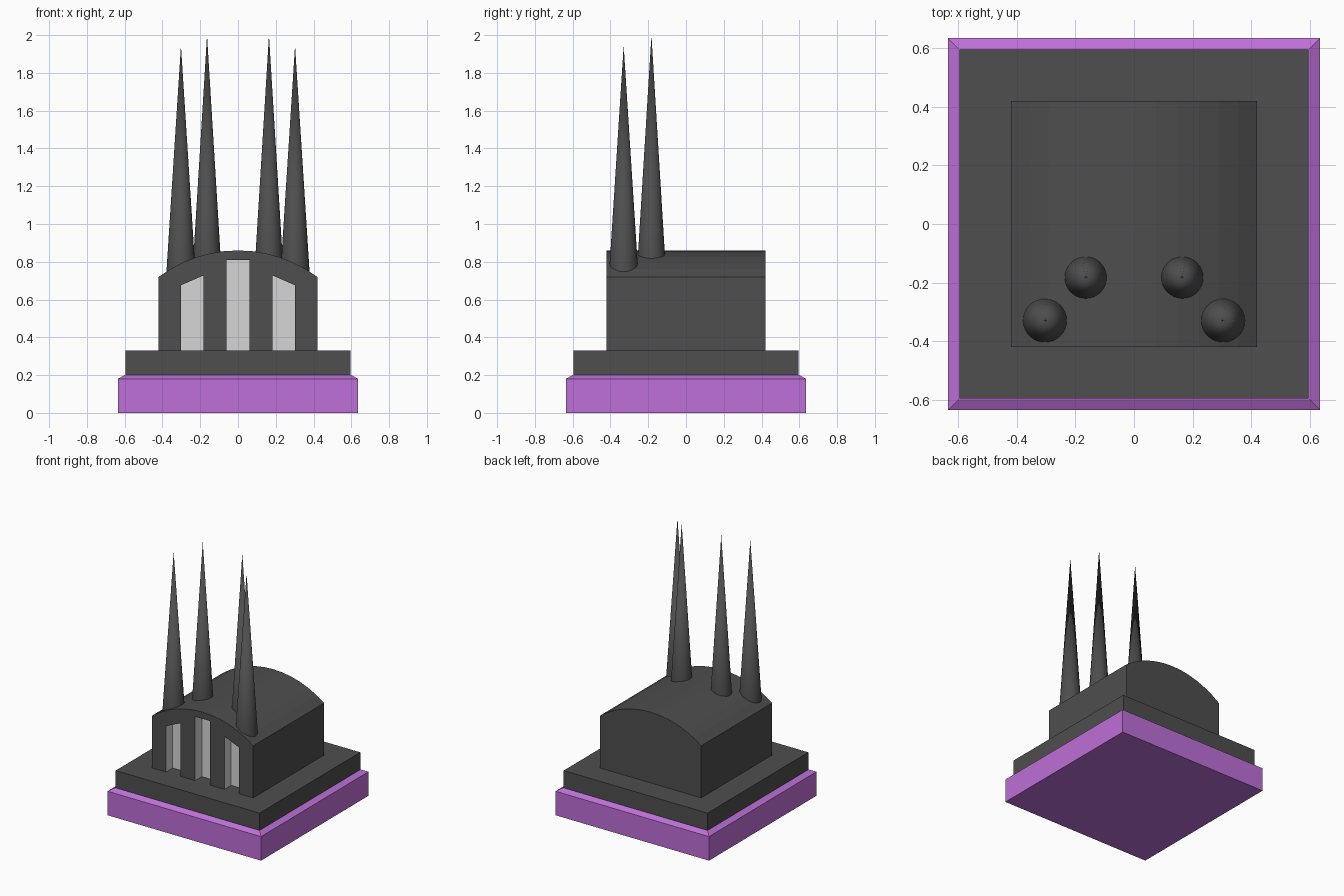
import bpy, bmesh, math

if "Cube" in bpy.data.objects:
    bpy.data.objects.remove(bpy.data.objects["Cube"])


def material(name, rgb):
    lin = [((c / 255 + 0.055) / 1.055) ** 2.4 for c in rgb]
    m = bpy.data.materials.new(name)
    m.diffuse_color = (*lin, 1)
    m.use_nodes = True
    m.node_tree.nodes["Principled BSDF"].inputs["Base Color"].default_value = m.diffuse_color
    return m


purple = material("purple", (190, 112, 216))
charcoal = material("charcoal", (78, 78, 78))
pale = material("pale grey", (214, 214, 214))


def finish(name, bm, *mats):
    bmesh.ops.recalc_face_normals(bm, faces=bm.faces)
    me = bpy.data.meshes.new(name)
    bm.to_mesh(me)
    bm.free()
    for m in mats:
        me.materials.append(m)
    ob = bpy.data.objects.new(name, me)
    bpy.context.collection.objects.link(ob)
    return ob


def prism(bm, profile, y0, y1):
    """Extrude an xz outline from y0 to y1."""
    f = bm.faces.new([bm.verts.new((x, y0, z)) for x, z in profile])
    ext = bmesh.ops.extrude_face_region(bm, geom=[f])["geom"]
    bmesh.ops.translate(bm, vec=(0, y1 - y0, 0),
                        verts=[v for v in ext if isinstance(v, bmesh.types.BMVert)])
    if f.is_valid and len(f.verts[0].link_faces) < 3:
        bm.faces.new(list(f.verts))


def square_stack(name, levels, mat):
    """Stack of square rings given as (half width, height)."""
    bm = bmesh.new()
    rings = [[bm.verts.new((sx * w, sy * w, z)) for sx, sy in
              ((-1, -1), (1, -1), (1, 1), (-1, 1))] for w, z in levels]
    for a, b in zip(rings, rings[1:]):
        for i in range(4):
            j = (i + 1) % 4
            bm.faces.new((a[i], a[j], b[j], b[i]))
    bm.faces.new(rings[0])
    bm.faces.new(rings[-1])
    return finish(name, bm, mat)


# Plinth with a chamfered rim, and the step on it
square_stack("plinth", [(0.636, 0), (0.636, 0.18), (0.6, 0.2)], purple)
square_stack("step", [(0.596, 0.19), (0.596, 0.33)], charcoal)

# Hall with a shallow vaulted roof (arc of radius 0.7)
R, half, n = 0.7, 0.42, 12
a0 = math.asin(half / R)
arc = [(R * math.sin(a0 * (1 - 2 * i / n)), 0.16 + R * math.cos(a0 * (1 - 2 * i / n)))
       for i in range(n + 1)]
bm = bmesh.new()
prism(bm, [(-half, 0.33), (half, 0.33)] + arc, -half, half)
hall = finish("hall", bm, charcoal, pale)

# Three tall window recesses cut into the front
bm = bmesh.new()
prism(bm, [(-0.062, 0.3), (0.062, 0.3), (0.062, 0.81), (-0.062, 0.81)], -0.5, -0.34)
for s in (-1, 1):
    prism(bm, [(s * 0.182, 0.3), (s * 0.303, 0.3), (s * 0.303, 0.675), (s * 0.182, 0.728)],
          -0.5, -0.34)
cutter = finish("window_cutter", bm)
cutter.hide_render = True
mod = hall.modifiers.new("windows", "BOOLEAN")
mod.operation, mod.solver, mod.object = "DIFFERENCE", "EXACT", cutter
deps = bpy.context.evaluated_depsgraph_get()
cut = bpy.data.meshes.new_from_object(hall.evaluated_get(deps))
hall.modifiers.clear()
hall.data = cut
bpy.data.objects.remove(cutter)
cut.materials.clear()
cut.materials.append(charcoal)
cut.materials.append(pale)
for p in cut.polygons:      # recess faces lie just behind the front wall
    p.material_index = int(-0.415 < p.center.y < -0.3)

# Two mirrored pairs of slender spires
for label, x, y, z0, z1, r in (("outer", 0.302, -0.33, 0.745, 1.945, 0.077),
                               ("inner", 0.164, -0.183, 0.81, 2.0, 0.073)):
    for side, s in (("left", -1), ("right", 1)):
        bpy.ops.mesh.primitive_cone_add(vertices=32, radius1=r, radius2=0, depth=z1 - z0,
                                        location=(s * x, y, (z0 + z1) / 2))
        spire = bpy.context.object
        spire.name = f"{label}_spire_{side}"
        spire.data.materials.append(charcoal)
        bpy.ops.object.shade_smooth_by_angle(angle=math.radians(35))
